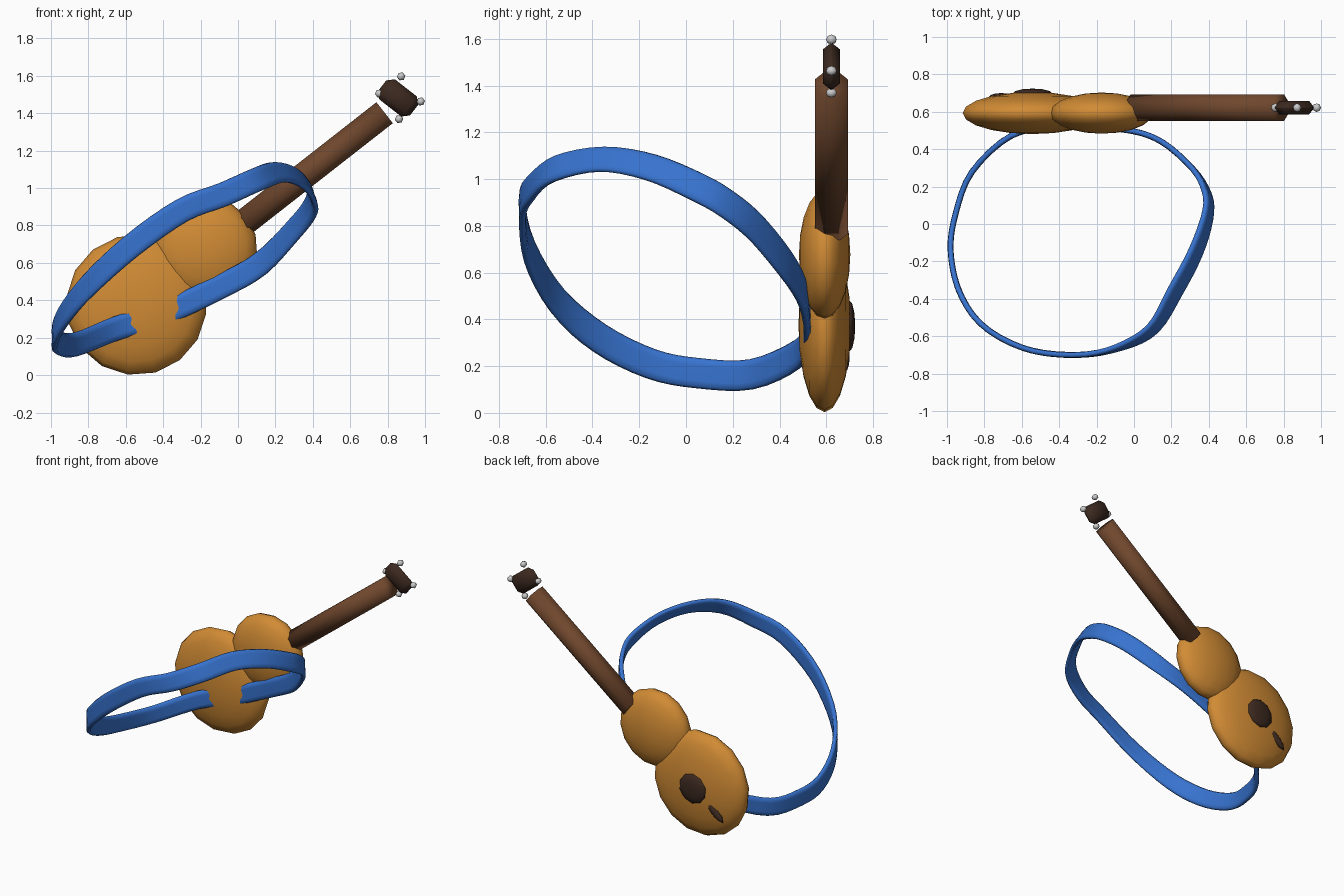
import bpy, bmesh, math
from mathutils import Vector, Matrix

if "Cube" in bpy.data.objects:
    bpy.data.objects.remove(bpy.data.objects["Cube"])

A = math.radians(38)
AXIS = Vector((math.cos(A), 0, math.sin(A)))      # along the neck


def material(name, rgb):
    m = bpy.data.materials.new(name)
    m.diffuse_color = (*rgb, 1)
    m.use_nodes = True
    m.node_tree.nodes["Principled BSDF"].inputs["Base Color"].default_value = m.diffuse_color
    return m


AMBER = material("amber_wood", (0.64, 0.26, 0.035))
BROWN = material("brown_wood", (0.16, 0.063, 0.026))
DARK = material("dark_wood", (0.045, 0.022, 0.014))
BLUE = material("blue_cloth", (0.038, 0.17, 0.62))


def finish(name, bm, mat=None, angle=60):
    bmesh.ops.recalc_face_normals(bm, faces=bm.faces[:])
    me = bpy.data.meshes.new(name)
    bm.to_mesh(me)
    bm.free()
    ob = bpy.data.objects.new(name, me)
    bpy.context.collection.objects.link(ob)
    if mat:
        me.materials.append(mat)
    bpy.ops.object.select_all(action='DESELECT')
    ob.select_set(True)
    bpy.context.view_layer.objects.active = ob
    bpy.ops.object.shade_smooth_by_angle(angle=math.radians(angle))
    return ob


def frame(loc, angle=A):
    # local x along the given angle in the xz plane, local z towards +y
    x = Vector((math.cos(angle), 0, math.sin(angle)))
    z = Vector((0, 1, 0))
    y = z.cross(x)
    m = Matrix((x, y, z)).transposed().to_4x4()
    return Matrix.Translation(loc) @ m


def ellipsoid(name, loc, size, seg, rings, mat=None, angle=A):
    bm = bmesh.new()
    bmesh.ops.create_uvsphere(bm, u_segments=seg, v_segments=rings, radius=1,
                              matrix=frame(loc, angle) @ Matrix.Diagonal((*size, 1)))
    return finish(name, bm, mat, 100)


# Body
ellipsoid("lower_body", (-0.543, 0.593, 0.376), (0.376, 0.376, 0.112), 16, 10, AMBER)
ellipsoid("upper_body", (-0.173, 0.593, 0.677), (0.277, 0.277, 0.11), 16, 10, AMBER)
ellipsoid("sound_hole", (-0.543, 0.698, 0.372), (0.11, 0.11, 0.026), 10, 6, DARK)
ellipsoid("bridge", (-0.71, 0.68, 0.237), (0.09, 0.027, 0.02), 8, 6, DARK, math.radians(44))

# Neck
bm = bmesh.new()
start, end = Vector((0, 0.622, 0.79)), Vector((0.784, 0.622, 1.403))
rot = (end - start).to_track_quat('Z', 'Y').to_matrix().to_4x4()
bmesh.ops.create_cone(bm, cap_ends=True, segments=8, radius1=0.077, radius2=0.077,
                      depth=(end - start).length,
                      matrix=Matrix.Translation((start + end) / 2) @ rot
                      @ Matrix.Rotation(math.pi / 8, 4, 'Z'))
finish("neck", bm, BROWN, 180)

# Headstock
bm = bmesh.new()
bmesh.ops.create_cube(bm, size=1, matrix=Matrix.Diagonal((0.215, 0.136, 0.072, 1)))
bmesh.ops.bevel(bm, geom=bm.edges[:], offset=0.033, segments=1, affect='EDGES')
bm.transform(frame((0.856, 0.622, 1.482), -A))
finish("headstock", bm, DARK, 180)

# Tuning pegs
for i, (x, z) in enumerate([(0.872, 1.597), (0.755, 1.506), (0.977, 1.463), (0.861, 1.369)]):
    ellipsoid(f"tuning_peg_{i + 1}", (x, 0.622, z), (0.023, 0.023, 0.023), 6, 4)

# Strap: closed loop of (x, y, z, inward lean)
path = [Vector(p) for p in (
    (-0.40, 0.515, 0.33, 0), (-0.65, 0.475, 0.25, 0), (-0.865, 0.28, 0.165, 0),
    (-0.955, 0.05, 0.17, 0), (-0.98, -0.15, 0.21, 0), (-0.93, -0.37, 0.32, 0),
    (-0.80, -0.55, 0.48, 0), (-0.57, -0.67, 0.69, 0), (-0.30, -0.70, 0.88, 0),
    (-0.08, -0.66, 0.965, 0.15), (0.10, -0.56, 1.045, 0.45), (0.22, -0.36, 1.085, 0.7),
    (0.33, -0.15, 1.05, 0.6), (0.395, 0.05, 0.965, 0.35), (0.385, 0.18, 0.89, 0.15),
    (0.30, 0.31, 0.78, 0), (0.12, 0.455, 0.595, 0), (-0.10, 0.51, 0.47, 0))]
n, STEPS, SIDES = len(path), 4, 12


def spline(u):
    i, t = int(u) % n, u - int(u)
    a, b, c, d = (path[(i + k) % n] for k in (-1, 0, 1, 2))
    return (b * 2 + (c - a) * t + (a * 2 - b * 5 + c * 4 - d) * t ** 2
            + (b * 3 - a - c * 3 + d) * t ** 3) / 2


def section(q):
    # flat band, slightly grooved along the middle
    s = math.sin(q)
    return 0.065 * math.cos(q), 0.021 * s * (1.5 - 0.85 * s * s)


bm = bmesh.new()
rings = []
for s in range(n * STEPS):
    u = s / STEPS
    p = spline(u)
    t = (spline(u + 0.05) - spline(u + n - 0.05)).xyz.normalized()
    out = Vector((-t.y, t.x, 0)).normalized()
    if out.dot(p.xyz - Vector((-0.3, -0.1, p.z))) < 0:
        out.negate()
    wide = Vector((0, 0, 1)) - out * p.w
    wide = (wide - t * wide.dot(t)).normalized()
    thin = t.cross(wide)
    ring = []
    for k in range(SIDES):
        w, h = section(2 * math.pi * k / SIDES)
        ring.append(bm.verts.new(p.xyz + wide * w + thin * h))
    rings.append(ring)
for s, r in enumerate(rings):
    nxt = rings[(s + 1) % len(rings)]
    for k in range(SIDES):
        j = (k + 1) % SIDES
        bm.faces.new((r[k], r[j], nxt[j], nxt[k]))
finish("strap", bm, BLUE, 100)
